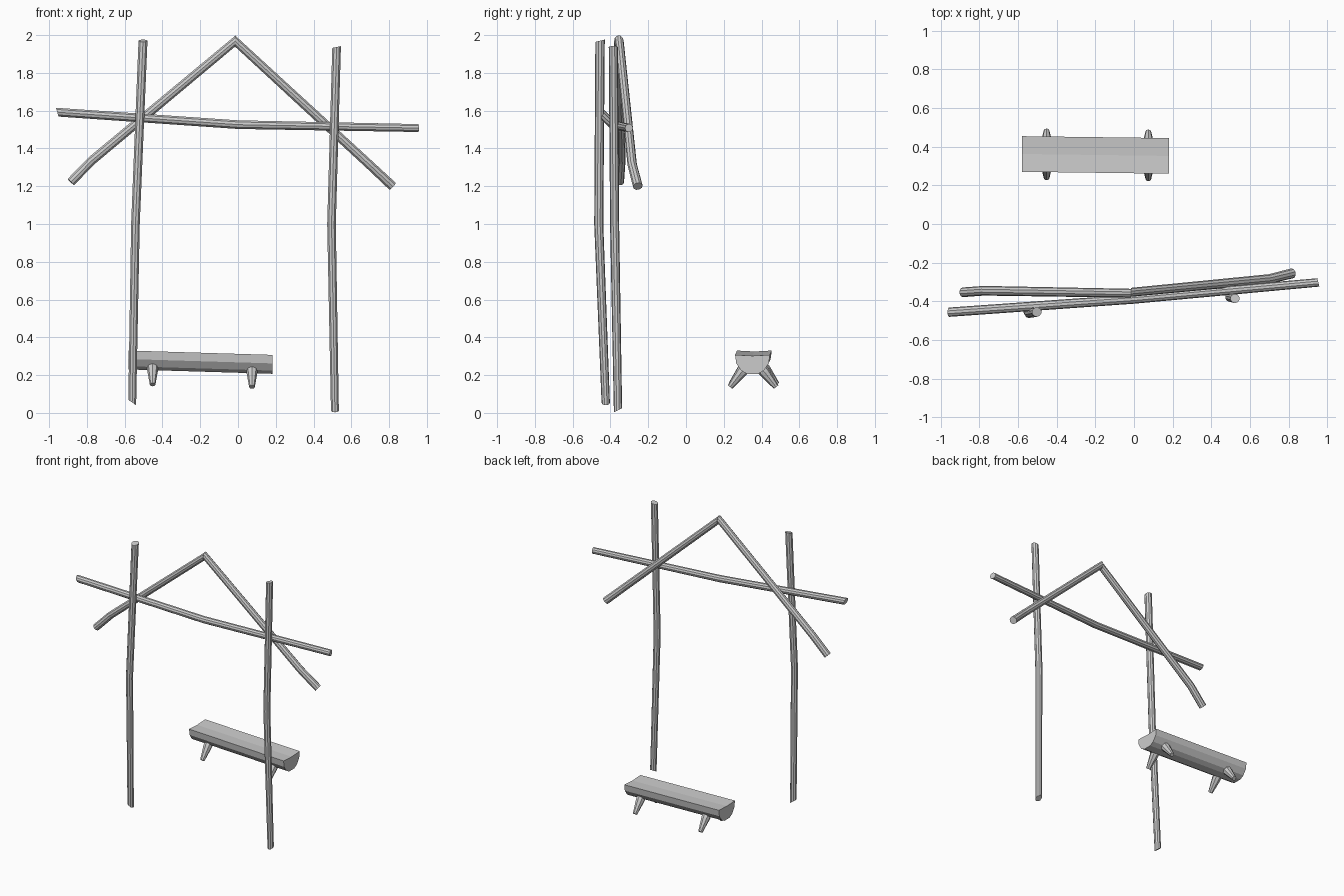
import bpy, bmesh
from mathutils import Vector

if "Cube" in bpy.data.objects:
    bpy.data.objects.remove(bpy.data.objects["Cube"])


def finish(name, bm):
    bmesh.ops.recalc_face_normals(bm, faces=bm.faces)
    me = bpy.data.meshes.new(name)
    bm.to_mesh(me)
    bm.free()
    ob = bpy.data.objects.new(name, me)
    bpy.context.collection.objects.link(ob)
    return ob


def log(name, path, radii, cut_start=None, cut_end=None, sides=10):
    """Round log through the path; the ends can be sawn on a given plane normal."""
    from math import cos, sin, tau
    pts = [Vector(p) for p in path]
    last = len(pts) - 1
    axis = (pts[-1] - pts[0]).normalized()
    ref = Vector((0, 1, 0))
    u = (ref - axis * ref.dot(axis)).normalized()
    v = axis.cross(u)
    bm = bmesh.new()
    rings = []
    for i, p in enumerate(pts):
        d = (pts[min(i + 1, last)] - pts[max(i - 1, 0)]).normalized()
        n = d
        if i == 0 and cut_start:
            n = Vector(cut_start)
        if i == last and cut_end:
            n = Vector(cut_end)
        ring = []
        for k in range(sides):
            a = tau * k / sides
            o = (u * cos(a) + v * sin(a)) * radii[i]
            o -= d * (o.dot(n) / d.dot(n))      # slide along the log onto the cut
            ring.append(bm.verts.new(p + o))
        rings.append(ring)
    for r, s in zip(rings, rings[1:]):
        for k in range(sides):
            j = (k + 1) % sides
            bm.faces.new((r[k], r[j], s[j], s[k]))
    bm.faces.new(rings[0])
    bm.faces.new(rings[-1])
    return finish(name, bm)


# Upright posts
log("left_post", [(-.56, -.425, .055), (-.543, -.462, 1.0), (-.503, -.455, 1.97)],
    (.022, .024, .025), (.7, 0, 1), (0, -.25, 1))
log("right_post", [(.513, -.36, .014), (.495, -.378, 1.0), (.522, -.385, 1.937)],
    (.022, .024, .024), (0, -.5, 1), (-.2, 0, 1))

# Cross beam
log("cross_beam", [(-.957, -.456, 1.592), (0, -.388, 1.526), (.953, -.302, 1.508)],
    (.024, .024, .022), (1, 0, .3), (1, .25, 0))

# Gable rafters, mitred at the peak
log("left_rafter", [(-.015, -.358, 1.968), (-.775, -.345, 1.335), (-.885, -.353, 1.222)],
    (.023, .025, .025), (1, 0, 0))
log("right_rafter", [(-.015, -.353, 1.968), (.695, -.285, 1.315), (.818, -.255, 1.2)],
    (.023, .025, .026), (1, 0, 0))

# Split-log bench seat: half-round profile swept along x with a slight tilt
profile = [(-.092, 0), (0, -.005), (.092, 0), (.086, -.045), (.06, -.083),
           (.03, -.1), (-.03, -.1), (-.06, -.083), (-.086, -.045)]
bm = bmesh.new()
ends = [[bm.verts.new((x, y0 + y, z0 + z)) for y, z in profile]
        for x, y0, z0 in ((-.58, .362, .33), (.182, .352, .307))]
for k in range(len(profile)):
    j = (k + 1) % len(profile)
    bm.faces.new((ends[0][k], ends[0][j], ends[1][j], ends[1][k]))
for e in ends:
    bm.faces.new(e)
finish("bench_seat", bm)

# Splayed tapering bench legs
for end, x, y, z in (("left", -.452, .36, .145), ("right", .074, .355, .132)):
    for face, s in (("front", -1), ("back", 1)):
        log(f"bench_{end}_{face}_leg",
            [(x, y + s * .045, z + .102), (x, y + s * .062, z + .082), (x, y + s * .122, z + .005)],
            (.03, .029, .015), sides=8)
